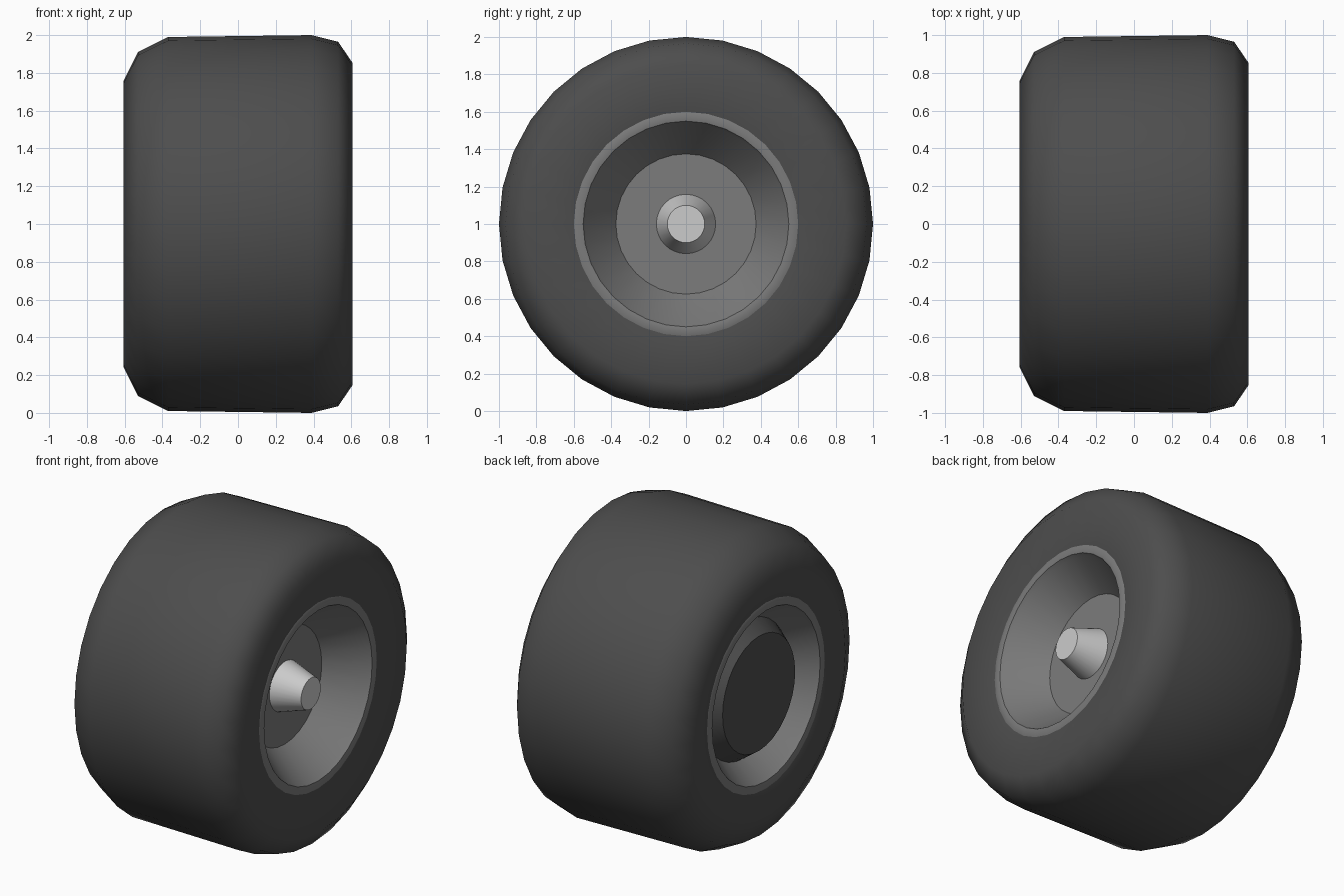
import bpy, bmesh
from math import radians, pi, cos, sin
from mathutils import Vector

if "Cube" in bpy.data.objects:
    bpy.data.objects.remove(bpy.data.objects["Cube"])

SEGMENTS = 32


def material(name, v):
    m = bpy.data.materials.new(name)
    m.diffuse_color = (v, v, v, 1)
    m.use_nodes = True
    m.node_tree.nodes["Principled BSDF"].inputs["Base Color"].default_value = m.diffuse_color
    return m


def lathe(name, profile, mat, angle, closed=False):
    """Revolve (x, radius) points around the axle, which runs along x at z = 1."""
    bm = bmesh.new()
    rings = []
    for x, r in profile:
        if r == 0:
            rings.append([bm.verts.new((x, 0, 0))] * SEGMENTS)
        else:
            rings.append([bm.verts.new((x, r * cos(2 * pi * i / SEGMENTS),
                                        r * sin(2 * pi * i / SEGMENTS)))
                          for i in range(SEGMENTS)])
    pairs = list(zip(rings, rings[1:]))
    if closed:
        pairs.append((rings[-1], rings[0]))
    for a, b in pairs:
        for i in range(SEGMENTS):
            j = (i + 1) % SEGMENTS
            bm.faces.new(list(dict.fromkeys((a[i], a[j], b[j], b[i]))))
    bmesh.ops.recalc_face_normals(bm, faces=bm.faces)
    mesh = bpy.data.meshes.new(name)
    bm.to_mesh(mesh)
    bm.free()
    mesh.shade_smooth()
    mesh.set_sharp_from_angle(angle=radians(angle))
    mesh.materials.append(mat)
    obj = bpy.data.objects.new(name, mesh)
    obj.location = Vector((0, 0, 1))
    bpy.context.collection.objects.link(obj)
    return obj


rubber = material("rubber", 0.075)
metal = material("dark_metal", 0.2)
steel = material("light_steel", 0.8)

# Tyre: wide, with a rounder shoulder on the inner side
lathe("tyre", [(-0.57, 0.6), (-0.605, 0.76), (-0.53, 0.91), (-0.37, 0.99),
               (0.39, 1.0), (0.53, 0.965), (0.605, 0.855), (0.57, 0.6)],
      rubber, 70, closed=True)

# Rim: rolled lip and bowl on both sides, with a flat web facing outwards
bowl = [(0.57, 0.6), (0.577, 0.575), (0.572, 0.55), (0.55, 0.537), (0.335, 0.375)]
inner_bowl = [(-x, r) for x, r in bowl]
lathe("rim", inner_bowl[:1] + bowl[:1] + bowl[1:] + [(0.335, 0)], metal, 45)
lathe("inner_rim", inner_bowl + [(-0.335, 0)], metal, 45)

# Tapered hub cap in the outer bowl
lathe("hub_cap", [(0.33, 0), (0.33, 0.16), (0.52, 0.1), (0.52, 0)], steel, 45)

# Tapered plug filling the inner bowl
lathe("inner_plug", [(-0.40, 0), (-0.40, 0.455), (-0.52, 0.37), (-0.52, 0)], rubber, 40)
